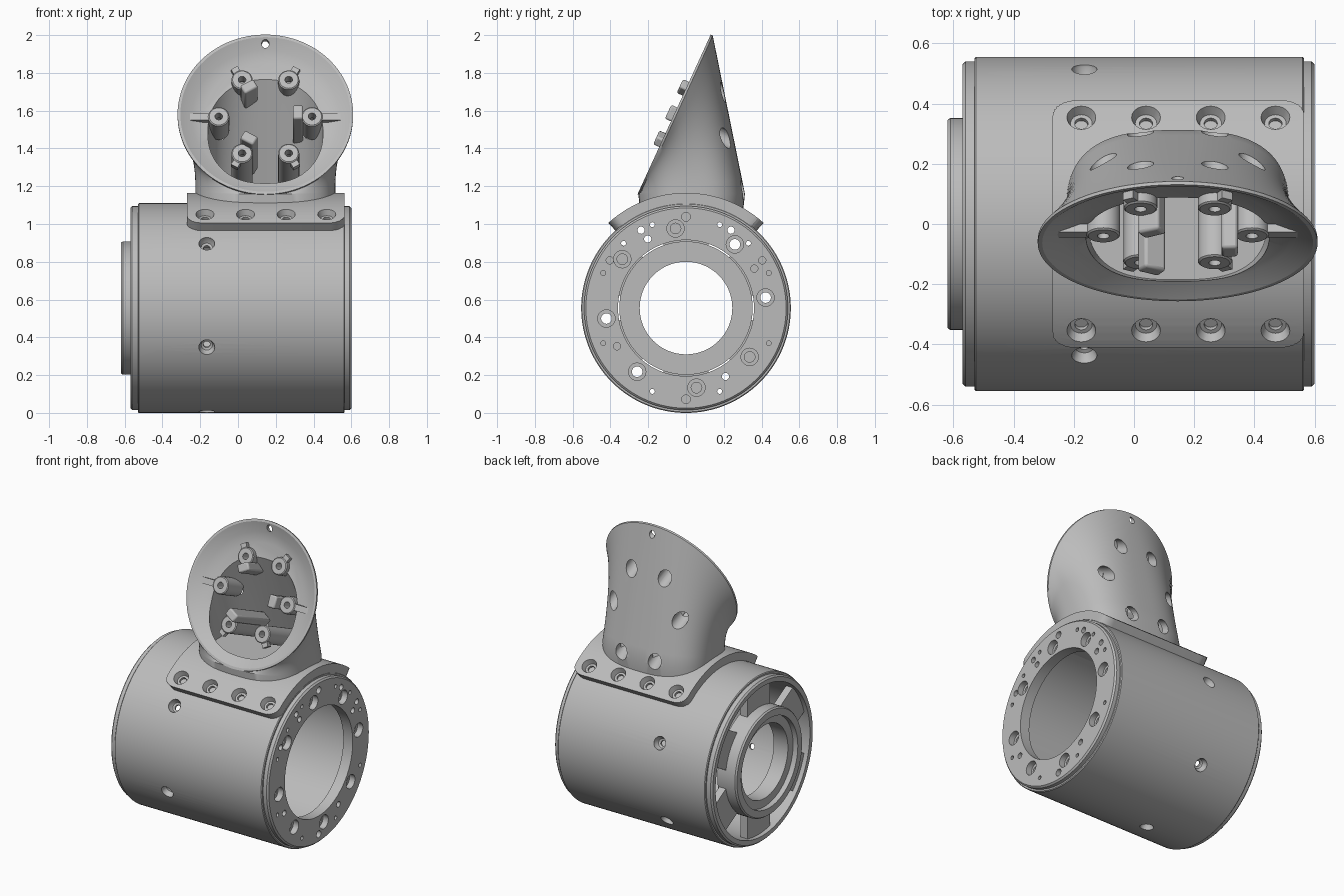
import bpy, bmesh, math
from math import cos, sin, pi, radians
from mathutils import Matrix, Vector

if "Cube" in bpy.data.objects:
    bpy.data.objects.remove(bpy.data.objects["Cube"])

metal = bpy.data.materials.new("machined grey")
metal.use_nodes = True
GREY = (0.5, 0.5, 0.5, 1)
metal.diffuse_color = GREY
metal.node_tree.nodes["Principled BSDF"].inputs["Base Color"].default_value = GREY

AXIS_Z, R = 0.555, 0.555
BARREL = Matrix.Translation((0, 0, AXIS_Z)) @ Matrix.Rotation(pi / 2, 4, 'Y')
# Tilted bell face: local x across, local y up the face, local z out of it
TILT = math.atan2(0.385, 0.84)
FACE = Matrix.Translation((0.145, -0.063, 1.58)) @ Matrix.Rotation(pi / 2 - TILT, 4, 'X')


def skin(bm, rings, loop=False):
    """Join rings of points with quads; close as a loop or cap both ends."""
    rows = [[bm.verts.new(p) for p in ring] for ring in rings]
    pairs = list(zip(rows, rows[1:])) + ([(rows[-1], rows[0])] if loop else [])
    for a, b in pairs:
        for i in range(len(a)):
            j = (i + 1) % len(a)
            bm.faces.new((a[i], a[j], b[j], b[i]))
    if not loop:
        bm.faces.new(rows[0])
        bm.faces.new(rows[-1])


def revolve(bm, profile, m, loop=False, n=24):
    """Turn (height, radius) points about the local z of m."""
    skin(bm, [[m @ Vector((r * cos(2 * pi * i / n), r * sin(2 * pi * i / n), h))
               for i in range(n)] for h, r in profile], loop)


def box(bm, lo, hi, m):
    lo, hi = Vector(lo), Vector(hi)
    size = Matrix.Diagonal((*(hi - lo), 1))
    bmesh.ops.create_cube(bm, size=1, matrix=m @ Matrix.Translation((lo + hi) / 2) @ size)


def make(name, bm):
    bmesh.ops.recalc_face_normals(bm, faces=bm.faces)
    me = bpy.data.meshes.new(name)
    bm.to_mesh(me)
    bm.free()
    ob = bpy.data.objects.new(name, me)
    bpy.context.collection.objects.link(ob)
    me.materials.append(metal)
    return ob


def boolean(ob, bm, op='DIFFERENCE'):
    """Apply a boolean and discard the cutter."""
    cutter = make("cutter", bm)
    cutter.hide_render = True
    mod = ob.modifiers.new("cut", 'BOOLEAN')
    mod.operation, mod.object, mod.solver = op, cutter, 'EXACT'
    mod.use_self = True
    deps = bpy.context.evaluated_depsgraph_get()
    me = bpy.data.meshes.new_from_object(ob.evaluated_get(deps))
    ob.modifiers.clear()
    ob.data = me
    bpy.data.objects.remove(cutter)


def aim(loc, direction):
    return Matrix.Translation(loc) @ Vector(direction).to_track_quat('Z', 'Y').to_matrix().to_4x4()


def radial(x, angle, radius):
    """Frame on the barrel surface pointing outward; angle from the -y side upward."""
    d = Vector((0, -cos(angle), sin(angle)))
    return aim(Vector((x, 0, AXIS_Z)) + d * radius, d)


# Barrel with end flange
bm = bmesh.new()
revolve(bm, [(-0.57, 0.5), (-0.57, 0.53), (-0.56, 0.54), (-0.53, 0.54), (-0.53, 0.55),
             (-0.525, R), (0.56, R), (0.565, 0.55), (0.565, 0.54), (0.59, 0.54),
             (0.6, 0.53), (0.6, 0.36), (0.53, 0.36), (0.53, 0.5)], BARREL, True, 128)
barrel = make("barrel", bm)

# Side screw holes
bm = bmesh.new()
for a in (-82, -22, 38, 158, 218):
    revolve(bm, [(-0.2, 0.018), (-0.04, 0.018), (-0.035, 0.03), (-0.01, 0.042), (0.05, 0.042)],
            radial(-0.165, radians(a), R))
boolean(barrel, bm)

# Flange bolt holes, dowel holes and pin holes
bm = bmesh.new()
BOLT = [(-0.2, 0.028), (-0.04, 0.028), (-0.04, 0.046), (0.1, 0.046)]
DOWEL = [(-0.03, 0.023), (0.1, 0.023)]
PIN = [(-0.2, 0.013), (0.1, 0.013)]
TAPPED = [(-0.2, 0.019), (0.1, 0.019)]
for profile, rad, angles in (
        (BOLT, 0.425, [7.5 + 45 * k for k in range(8)]),
        (DOWEL, 0.483, (90, 270)),
        (PIN, 0.476, (23, 46, 68, 112, 134, 157, 203, 248, 292, 337)),
        (TAPPED, 0.476, (32, 60, 120, 148)),
        (TAPPED, 0.418, (30, 119, 209, 300))):
    for a in angles:
        t = radians(a)
        revolve(bm, profile, aim((0.6, rad * cos(t), AXIS_Z + rad * sin(t)), (1, 0, 0)))
boolean(barrel, bm)

# Hub and spokes at the open end
bm = bmesh.new()
revolve(bm, [(-0.62, 0.3), (-0.62, 0.345), (-0.61, 0.353), (-0.48, 0.353), (-0.48, 0.245),
             (-0.585, 0.245), (-0.585, 0.3)], BARREL, True, 96)
hub = make("hub_ring", bm)
bm = bmesh.new()
for k in range(6):
    box(bm, (0.33, -0.12, -0.54), (0.505, 0.12, -0.49), BARREL @ Matrix.Rotation(radians(60 * k), 4, 'Z'))
spokes = make("hub_spokes", bm)

# Saddle plate: curved shell trimmed to a rounded rectangle with radial edges
bm = bmesh.new()
revolve(bm, [(-0.4, 0.552), (-0.4, 0.61), (0.7, 0.61), (0.7, 0.552)], BARREL, True, 128)
saddle = make("saddle_plate", bm)
outline = []
for k, (cx, cy) in enumerate(((0.485, 0.33), (-0.19, 0.33), (-0.19, -0.33), (0.485, -0.33))):
    for i in range(9):
        a = pi / 2 * (k + i / 8)
        outline.append((cx + 0.08 * cos(a), cy + 0.08 * sin(a)))
bm = bmesh.new()
skin(bm, [[(x, y * (z - AXIS_Z) / 0.45, z) for x, y in outline] for z in (0.7, 1.4)])
boolean(saddle, bm, 'INTERSECT')
bm = bmesh.new()
for x in (-0.175, 0.04, 0.255, 0.47):
    for a in (54.5, 125.5):
        revolve(bm, [(-0.05, 0.022), (-0.035, 0.022), (-0.035, 0.036), (0, 0.048), (0.05, 0.05)],
                radial(x, radians(a), 0.61))
boolean(saddle, bm)


def loft(bm, depth, rad, base, foot, steps=10, n=96):
    """Blend a circle on the tilted face into a squarish horizontal base."""
    cy, hx, hy, z = base
    top, low = [], []
    for i in range(n):
        c, s = cos(2 * pi * i / n), sin(2 * pi * i / n)
        top.append(FACE @ Vector((rad * c, rad * s, -depth)))
        e = 2 / 2.8
        low.append(Vector((0.145 + hx * math.copysign(abs(c) ** e, c),
                           cy + hy * math.copysign(abs(s) ** e, s), z)))
    rings = [[FACE @ (FACE.inverted() @ p + Vector((0, 0, depth))) for p in top]] if depth > 0 else []
    for k in range(steps + 1):
        t = k / steps
        ring = [a.lerp(b, t) for a, b in zip(top, low)]
        for p, a, b in zip(ring, top, low):
            p.x = a.x + (b.x - a.x) * (1 - (1 - t) ** 2.5)
        rings.append(ring)
    if foot:
        rings.append([(p.x, p.y * 0.96, foot) for p in low])
    skin(bm, rings)


# Bell: outer loft, then conical recess, cavity and screw access holes
bm = bmesh.new()
loft(bm, 0.012, 0.465, (0.03, 0.37, 0.282, 1.16), 1.04)
bell = make("bell_housing", bm)
bm = bmesh.new()
revolve(bm, [(0.05, 0.45), (0, 0.45), (-0.035, 0.39), (-0.042, 0.37), (-0.06, 0.325)], FACE, False, 96)
boolean(bell, bm)
bm = bmesh.new()
loft(bm, -0.01, 0.31, (0.04, 0.3, 0.225, 1.18), None)
boolean(bell, bm)


def access_holes():
    bm = bmesh.new()
    for k in range(6):
        a = pi / 3 * k
        revolve(bm, [(0.1, 0.02), (-0.09, 0.02), (-0.09, 0.044), (-0.68, 0.044)],
                FACE @ Matrix.Translation((0.247 * cos(a), 0.247 * sin(a), 0)))
    revolve(bm, [(0.1, 0.02), (-0.15, 0.02)], FACE @ Matrix.Translation((0, 0.42, 0)))
    return bm


boolean(bell, access_holes())

# Screw bosses with side webs
bm = bmesh.new()
for k, length in enumerate((0.2, 0.14, 0.14, 0.2, 0.38, 0.38)):
    a = pi / 3 * k
    revolve(bm, [(-0.025, 0.05), (-0.03, 0.056), (-length, 0.056)],
            FACE @ Matrix.Translation((0.247 * cos(a), 0.247 * sin(a), 0)), n=32)
bosses = make("screw_bosses", bm)
boolean(bosses, access_holes())
bm = bmesh.new()
for k in range(6):
    reach = 0.4 if k in (0, 3) else 0.33
    box(bm, (0.298, -0.02, -0.065), (reach, 0.02, -0.03), FACE @ Matrix.Rotation(pi / 3 * k, 4, 'Z'))
webs = make("boss_webs", bm)

# Three locating posts standing proud of the bell face
bm = bmesh.new()
for k, depth in enumerate((0.3, 0.2, 0.36)):
    box(bm, (0.145, -0.04, -depth), (0.2, 0.04, 0.035), FACE @ Matrix.Rotation(2 * pi / 3 * k, 4, 'Z'))
posts = make("locating_posts", bm)
bevel = posts.modifiers.new("soft edges", 'BEVEL')
bevel.width, bevel.segments = 0.01, 2

# Smooth curved surfaces, keep crisp edges
bpy.ops.object.select_all(action='DESELECT')
for ob in (barrel, hub, spokes, saddle, bell, bosses, webs, posts):
    ob.select_set(True)
bpy.context.view_layer.objects.active = barrel
bpy.ops.object.shade_smooth_by_angle(angle=radians(30))
